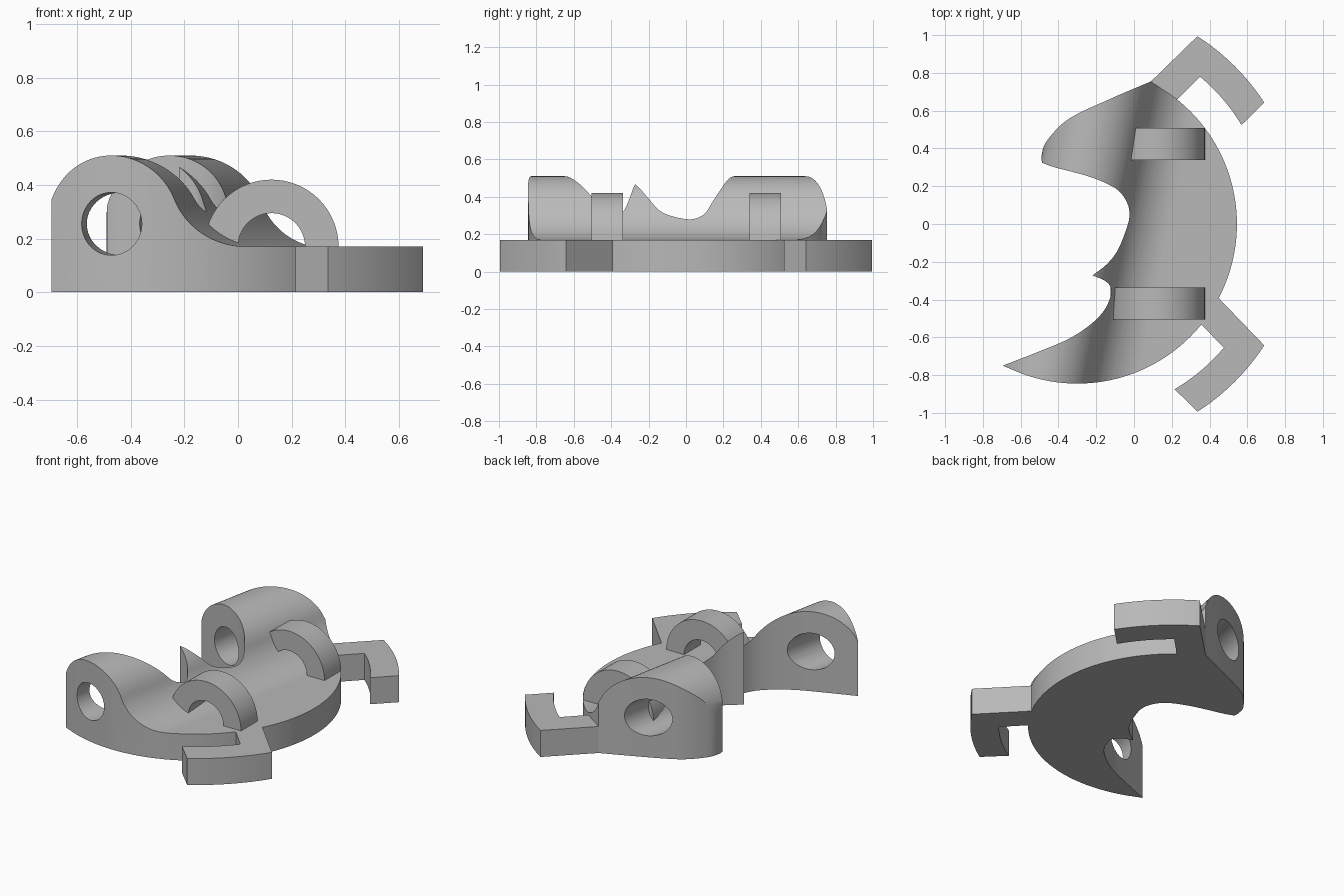
import bpy, bmesh, math
from mathutils import Vector

old = bpy.data.objects.get("Cube")
if old:
    bpy.data.objects.remove(old, do_unlink=True)

grey = bpy.data.materials.new("light_grey")
grey.use_nodes = True
colour = (0.48, 0.48, 0.48, 1)
grey.diffuse_color = colour
grey.node_tree.nodes["Principled BSDF"].inputs["Base Color"].default_value = colour

BASE = 0.17                  # plate thickness
SLANT = 0.2                  # x shift of the ridge per unit of y
CX, R_BODY = -0.30, 0.845    # centre and radius of the round outer edge
BUMP = Vector((-0.307, 0.255))
R_BUMP = 0.255


def arc(cx, cy, r, a, b, n):
    return [(cx + r * math.cos(math.radians(a + (b - a) * i / n)),
             cy + r * math.sin(math.radians(a + (b - a) * i / n))) for i in range(n + 1)]


def smooth_path(points, steps=8):
    """Catmull-Rom curve through the points."""
    p = [Vector(q) for q in points]
    p = [2 * p[0] - p[1]] + p + [2 * p[-1] - p[-2]]
    out = []
    for a, b, c, d in zip(p, p[1:], p[2:], p[3:]):
        for i in range(steps):
            t = i / steps
            out.append(tuple(0.5 * (2 * b + (c - a) * t + (2 * a - 5 * b + 4 * c - d) * t**2
                                    + (3 * b - a - 3 * c + d) * t**3)))
    return out + [tuple(p[-2])]


def prism(name, points, sweep):
    """Sweep a closed 3D polygon along a vector."""
    bm = bmesh.new()
    face = bm.faces.new([bm.verts.new(p) for p in points])
    top = bmesh.ops.extrude_face_region(bm, geom=[face])["geom"]
    bmesh.ops.translate(bm, vec=sweep, verts=[v for v in top if isinstance(v, bmesh.types.BMVert)])
    bmesh.ops.recalc_face_normals(bm, faces=bm.faces)
    mesh = bpy.data.meshes.new(name)
    bm.to_mesh(mesh)
    bm.free()
    mesh.materials.append(grey)
    obj = bpy.data.objects.new(name, mesh)
    bpy.context.collection.objects.link(obj)
    return obj


def flat(points, z=0):
    return [(x, y, z) for x, y in points]


def upright(points, y, shift=0):
    return [(x + shift, y, z) for x, z in points]


def activate(obj):
    bpy.ops.object.select_all(action='DESELECT')
    obj.select_set(True)
    bpy.context.view_layer.objects.active = obj


def boolean(obj, tool, operation):
    activate(obj)
    mod = obj.modifiers.new("boolean", 'BOOLEAN')
    mod.operation, mod.solver, mod.object = operation, 'EXACT', tool
    bpy.ops.object.modifier_apply(modifier=mod.name)
    bpy.data.objects.remove(tool, do_unlink=True)


# Crescent plan: round outer edge, then three curves along the inner side
back_lobe = smooth_path([(0.09, 0.755), (-0.12, 0.665), (-0.34, 0.56),
                         (-0.45, 0.455), (-0.488, 0.38), (-0.488, 0.325)])
bay = smooth_path([(-0.488, 0.325), (-0.42, 0.30), (-0.235, 0.25), (-0.10, 0.19), (-0.04, 0.12),
                   (-0.024, 0.045), (-0.045, -0.04), (-0.09, -0.145), (-0.145, -0.214), (-0.22, -0.272)])
front_lobe = smooth_path([(-0.22, -0.272), (-0.155, -0.30), (-0.124, -0.335), (-0.122, -0.378),
                          (-0.16, -0.46), (-0.235, -0.536), (-0.35, -0.61), (-0.50, -0.674), (-0.695, -0.75)])
plan = arc(CX, 0, R_BODY, -117.6, 62.6, 72)[1:-1] + back_lobe + bay[1:] + front_lobe[1:]
body = prism("body", flat(plan), (0, 0, 0.7))

# Slanted section: round ridge blending through a fillet into the flat plate
R_FILLET = 0.278
fillet = Vector((0.19, BASE + R_FILLET))
tilt = math.degrees(math.atan2(fillet.y - BUMP.y, fillet.x - BUMP.x))
section = ([(-0.562, -0.1)] + arc(*BUMP, R_BUMP, 180, tilt, 36)
           + arc(*fillet, R_FILLET, 180 + tilt, 270, 20)[1:] + [(1.0, BASE), (1.0, -0.1)])
SPAN = 1.2
sweep = (2 * SPAN * SLANT, 2 * SPAN, 0)
boolean(body, prism("ridge_section", upright(section, -SPAN, -SPAN * SLANT), sweep), 'INTERSECT')

# Hinge pin hole along the ridge
hole = arc(*BUMP, 0.117, 0, 360, 48)[:-1]
boolean(body, prism("pin_hole", upright(hole, -SPAN, -SPAN * SLANT), sweep), 'DIFFERENCE')
parts = [body]

# Half-ring loops standing on the plate
ring = arc(0.125, BASE, 0.25, 0, 180, 32) + arc(0.125, BASE, 0.125, 180, 0, 32)
for name, y in (("back_loop", 0.34), ("front_loop", -0.505)):
    parts.append(prism(name, upright(ring, y), (0, 0.168, 0)))

# Hooked side clips, curved around the same centre as the body
R_OUT, R_IN = 1.18, 1.015
back_hook = ([(0.09, 0.755)] + arc(CX, 0, R_OUT, 57.4, 33, 12)
             + arc(CX, 0, R_IN, 31.1, 50.2, 12) + [(0.23, 0.66)])
front_hook = ([(0.446, -0.39)] + arc(CX, 0, R_OUT, -33, -57.4, 12)
              + arc(CX, 0, R_IN, -59.5, -40.2, 12) + [(0.355, -0.53)])
for name, outline in (("back_clip", back_hook), ("front_clip", front_hook)):
    parts.append(prism(name, flat(outline), (0, 0, BASE)))

for part in parts:
    activate(part)
    bpy.ops.object.shade_smooth_by_angle(angle=math.radians(25))
